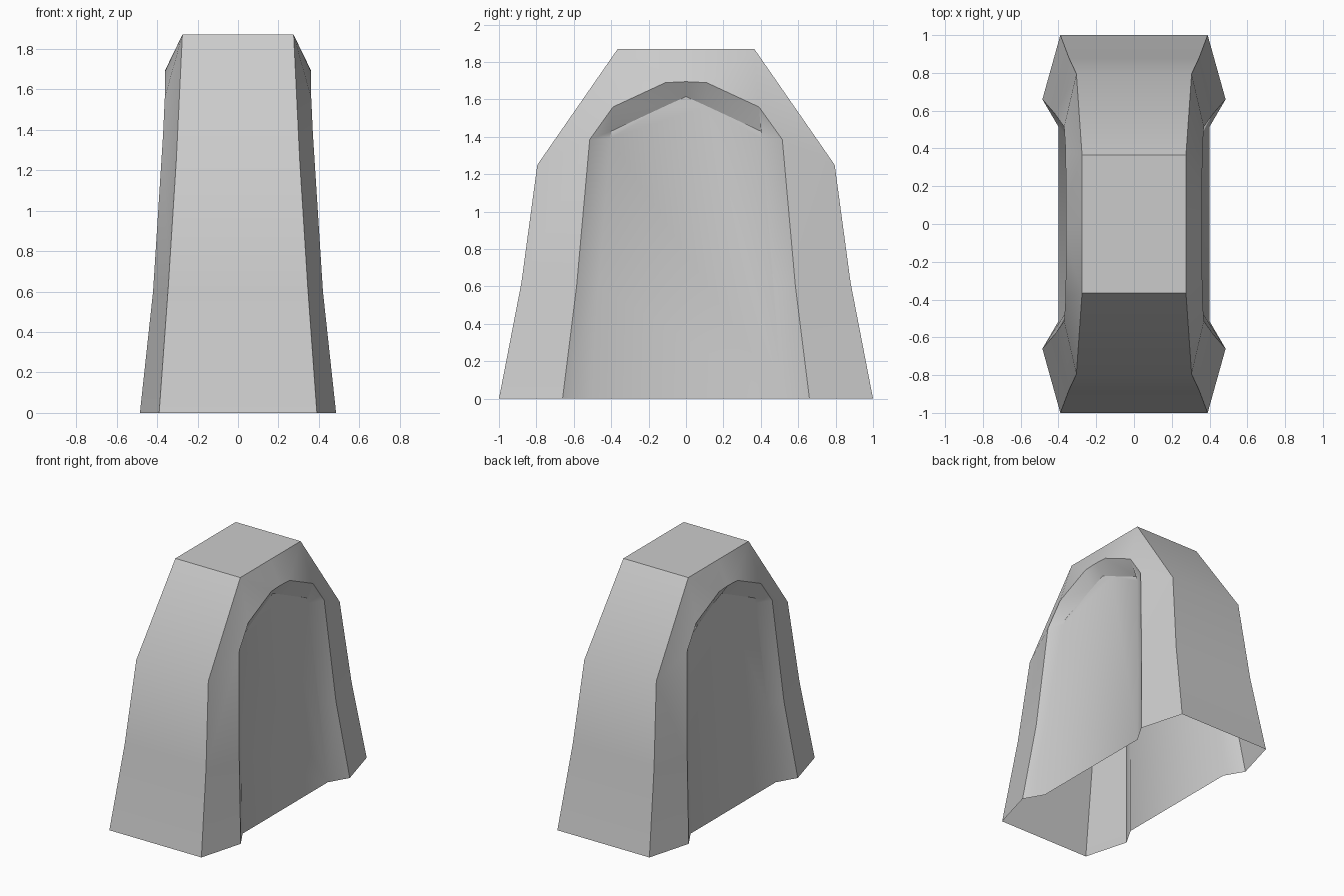
import bpy, bmesh, math

cube = bpy.data.objects.get("Cube")
if cube:
    bpy.data.objects.remove(cube)

# Half outlines as (x, y, z), running from the foot up to the middle of the arch
body = [(.39, -1, 0), (.345, -.88, .62), (.305, -.795, 1.25),
        (.275, -.365, 1.87), (.275, -.365, 1.87), (.275, 0, 1.87)]
rim = [(.485, -.66, 0), (.42, -.585, .6), (.37, -.515, 1.385),
       (.362, -.39, 1.56), (.36, -.11, 1.69), (.36, 0, 1.695)]
inset = [(.40 - .0655 * z, y, z) for y, z in
         [(-.515, 0), (-.468, .6), (-.405, 1.39), (-.4, 1.43), (-.11, 1.565), (0, 1.615)]]

bm = bmesh.new()
cache = {}


def vert(co):
    if co not in cache:
        cache[co] = bm.verts.new(co)
    return cache[co]


def outline(half, side):
    full = half + [(x, -y, z) for x, y, z in half[-2::-1]]
    return [vert((side * x, y, z)) for x, y, z in full]


def bridge(a, b):
    for i in range(len(a) - 1):
        corners = list(dict.fromkeys((a[i], a[i + 1], b[i + 1], b[i])))
        if len(corners) > 2:
            bm.faces.new(corners)


# Flared side, arched rim and recessed panel, on both sides
for side in (1, -1):
    edge, arch, panel = (outline(half, side) for half in (body, rim, inset))
    bridge(edge, arch)
    bridge(arch, panel)
    bm.faces.new(panel)

# Front, top and back skin; the underside stays open
bridge(outline(body, 1), outline(body, -1))
bmesh.ops.recalc_face_normals(bm, faces=bm.faces[:])

mesh = bpy.data.meshes.new("arched_shell")
bm.to_mesh(mesh)
bm.free()
shell = bpy.data.objects.new("arched_shell", mesh)
bpy.context.collection.objects.link(shell)

# Plain grey
grey = bpy.data.materials.new("light_grey")
grey.use_nodes = True
colour = (.6, .6, .6, 1)
grey.diffuse_color = colour
grey.node_tree.nodes["Principled BSDF"].inputs["Base Color"].default_value = colour
mesh.materials.append(grey)

bpy.context.view_layer.objects.active = shell
shell.select_set(True)
bpy.ops.object.shade_smooth_by_angle(angle=math.radians(30))
